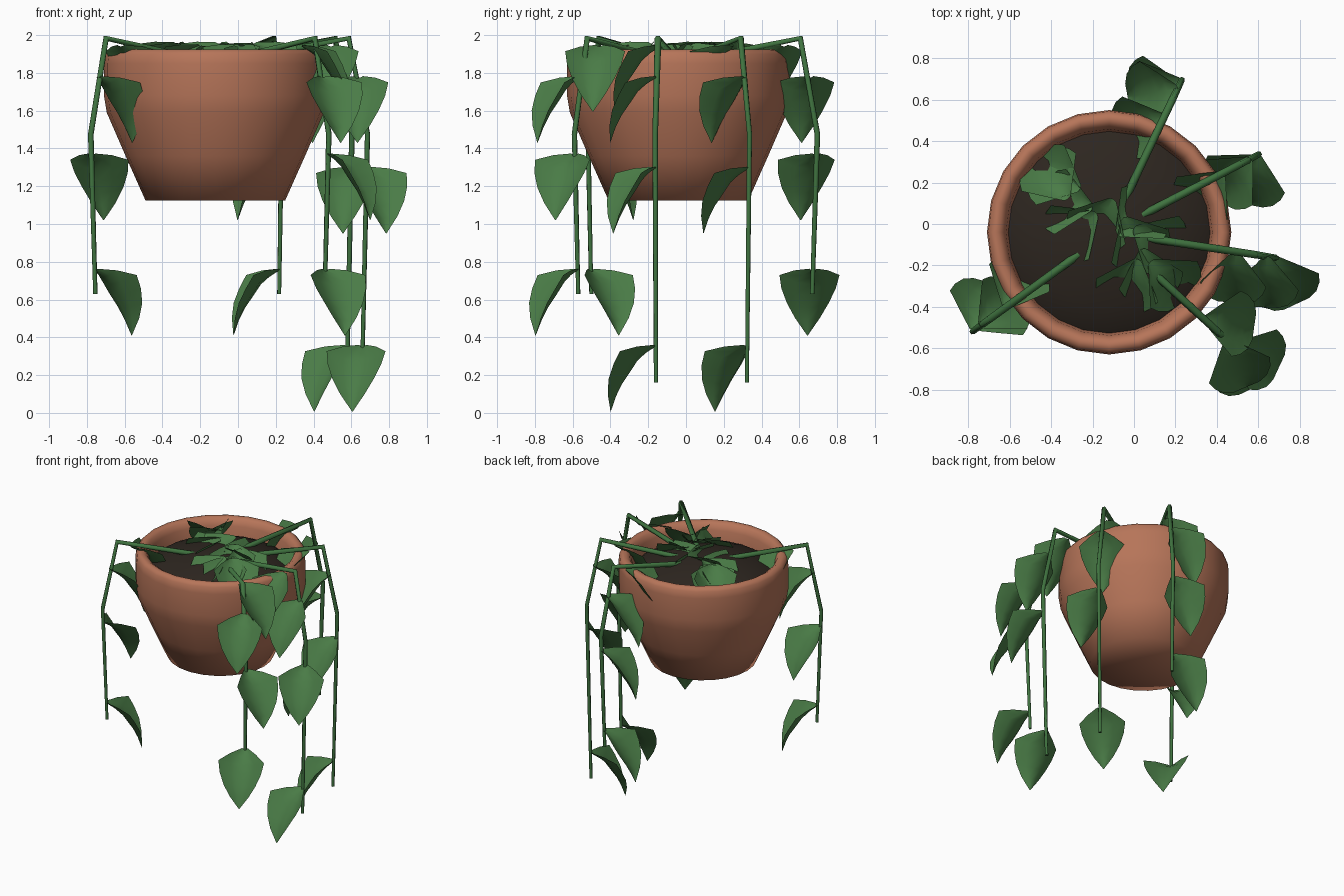
import bpy, bmesh
from math import radians, cos, sin, pi
from mathutils import Vector, Matrix

if "Cube" in bpy.data.objects:
    bpy.data.objects.remove(bpy.data.objects["Cube"])

CENTRE = Vector((-0.12, -0.04, 0))


def material(name, rgb):
    m = bpy.data.materials.new(name)
    m.use_nodes = True
    m.diffuse_color = (*rgb, 1)
    m.node_tree.nodes["Principled BSDF"].inputs["Base Color"].default_value = (*rgb, 1)
    return m


TERRACOTTA = material("terracotta", (0.47, 0.177, 0.1))
SOIL = material("dark soil", (0.026, 0.019, 0.014))
LEAF = material("leaf green", (0.068, 0.2, 0.062))
STEM = material("stem green", (0.05, 0.17, 0.05))


def add_object(name, bm, mat, angle):
    mesh = bpy.data.meshes.new(name)
    bm.to_mesh(mesh)
    bm.free()
    mesh.materials.append(mat)
    ob = bpy.data.objects.new(name, mesh)
    bpy.context.collection.objects.link(ob)
    bpy.ops.object.select_all(action='DESELECT')
    ob.select_set(True)
    bpy.context.view_layer.objects.active = ob
    bpy.ops.object.shade_smooth_by_angle(angle=radians(angle))


def lathe(name, profile, mat, sides=24):
    """Spin (radius, height) points about the pot axis."""
    bm = bmesh.new()
    verts = [bm.verts.new(CENTRE + Vector((r, 0, z))) for r, z in profile]
    edges = [bm.edges.new(pair) for pair in zip(verts, verts[1:])]
    bmesh.ops.spin(bm, geom=verts + edges, cent=CENTRE, axis=(0, 0, 1),
                   angle=2 * pi, steps=sides, use_merge=True)
    bmesh.ops.remove_doubles(bm, verts=bm.verts, dist=0.0005)
    bmesh.ops.recalc_face_normals(bm, faces=bm.faces)
    add_object(name, bm, mat, 180)


# Pot with rounded rim and domed soil
lathe("pot", [(0, 1.125), (0.37, 1.125), (0.475, 1.36), (0.575, 1.59), (0.59, 1.68),
              (0.59, 1.85), (0.584, 1.9), (0.565, 1.922), (0.54, 1.925),
              (0.515, 1.91), (0.498, 1.87), (0.485, 1.78)], TERRACOTTA)
lathe("soil", [(0.496, 1.79), (0.46, 1.815), (0.37, 1.853), (0.25, 1.89),
               (0.12, 1.912), (0, 1.92)], SOIL)


# Leaf rows along the midrib: reach, drop, half width
ROWS = [(0, 0, 0.02), (0.055, 0.035, 0.09), (0.1, 0.075, 0.16), (0.14, 0.135, 0.145),
        (0.185, 0.2, 0.112), (0.217, 0.265, 0.066), (0.245, 0.345, 0.002)]


def leaf(name, base, heading, droop=1.0):
    """Drooping blade whose edges cup up and outward from the midrib."""
    bm = bmesh.new()
    rows = []
    for i, (reach, drop, half) in enumerate(ROWS):
        before, after = ROWS[max(i - 1, 0)], ROWS[min(i + 1, len(ROWS) - 1)]
        normal = Vector((after[1] - before[1], after[0] - before[0])).normalized()
        row = []
        for side in (-1, -0.5, 0, 0.5, 1):
            lift = normal * 0.48 * half * side * side
            row.append(bm.verts.new((reach + lift.x, half * side, lift.y - drop * droop)))
        rows.append(row)
    for a, b in zip(rows, rows[1:]):
        for i in range(4):
            bm.faces.new((a[i], b[i], b[i + 1], a[i + 1]))
    place = Matrix.Translation(base) @ Matrix.Rotation(radians(heading), 4, 'Z')
    bmesh.ops.transform(bm, matrix=place, verts=bm.verts)
    add_object(name, bm, LEAF, 60)


def stem(name, points):
    curve = bpy.data.curves.new(name, 'CURVE')
    curve.dimensions = '3D'
    curve.bevel_depth = 0.01
    curve.bevel_resolution = 1
    curve.use_fill_caps = True
    spline = curve.splines.new('POLY')
    spline.points.add(len(points) - 1)
    for p, co, r in zip(spline.points, points, (2, 1.8, 1.5, 1.15)):
        p.co = (*co, 1)
        p.radius = r
    curve.materials.append(STEM)
    ob = bpy.data.objects.new(name, curve)
    bpy.context.collection.objects.link(ob)
    bpy.ops.object.select_all(action='DESELECT')
    ob.select_set(True)
    bpy.context.view_layer.objects.active = ob
    bpy.ops.object.convert(target='MESH')


# Trailing vines: direction from the axis, end height, leaf headings from top to bottom
VINES = [
    ("left_front", 216, 0.63, (65, 42, 75, 37)),
    ("right_front", -42.5, 0.63, (-8, 293, 335, 295)),
    ("right", -8.7, 0.16, (265, 268, 295, 257)),
    ("right_back", 27.5, 0.16, (230, 227, 260, 224)),
    ("back", 64.5, 0.63, (200, 190, 200, 187)),
]
for name, angle, end, headings in VINES:
    out = Vector((cos(radians(angle)), sin(radians(angle)), 0))

    def at(r, z):
        return CENTRE + out * r + Vector((0, 0, z))

    stem("stem_" + name, [at(0.1, 1.87), at(0.715, 1.983), at(0.815, 1.475), at(0.785, end)])
    long = end < 0.5
    spots = [at(0.62, 1.94), at(0.77, 1.775), at(0.81, 1.295 if long else 1.365),
             at(0.79, 0.352 if long else 0.755)]
    for i, (spot, heading) in enumerate(zip(spots, headings)):
        leaf(f"leaf_{name}_{i + 1}", spot, heading)

# Low crown leaves in a band across the soil: x, y, heading
CROWN = [(-0.32, 0.12, 125), (-0.26, 0.17, 155), (-0.2, 0.08, 170), (-0.18, 0.05, 215),
         (-0.1, 0.12, 240), (-0.05, 0.03, 300), (0, -0.02, 330), (0.04, -0.12, 285),
         (0.08, -0.18, 315), (-0.08, -0.05, 40), (0.02, -0.17, 250)]
for i, (x, y, heading) in enumerate(CROWN):
    leaf(f"crown_leaf_{i + 1}", Vector((x, y, 1.955 - 0.007 * (i % 4))), heading, 0.7)
